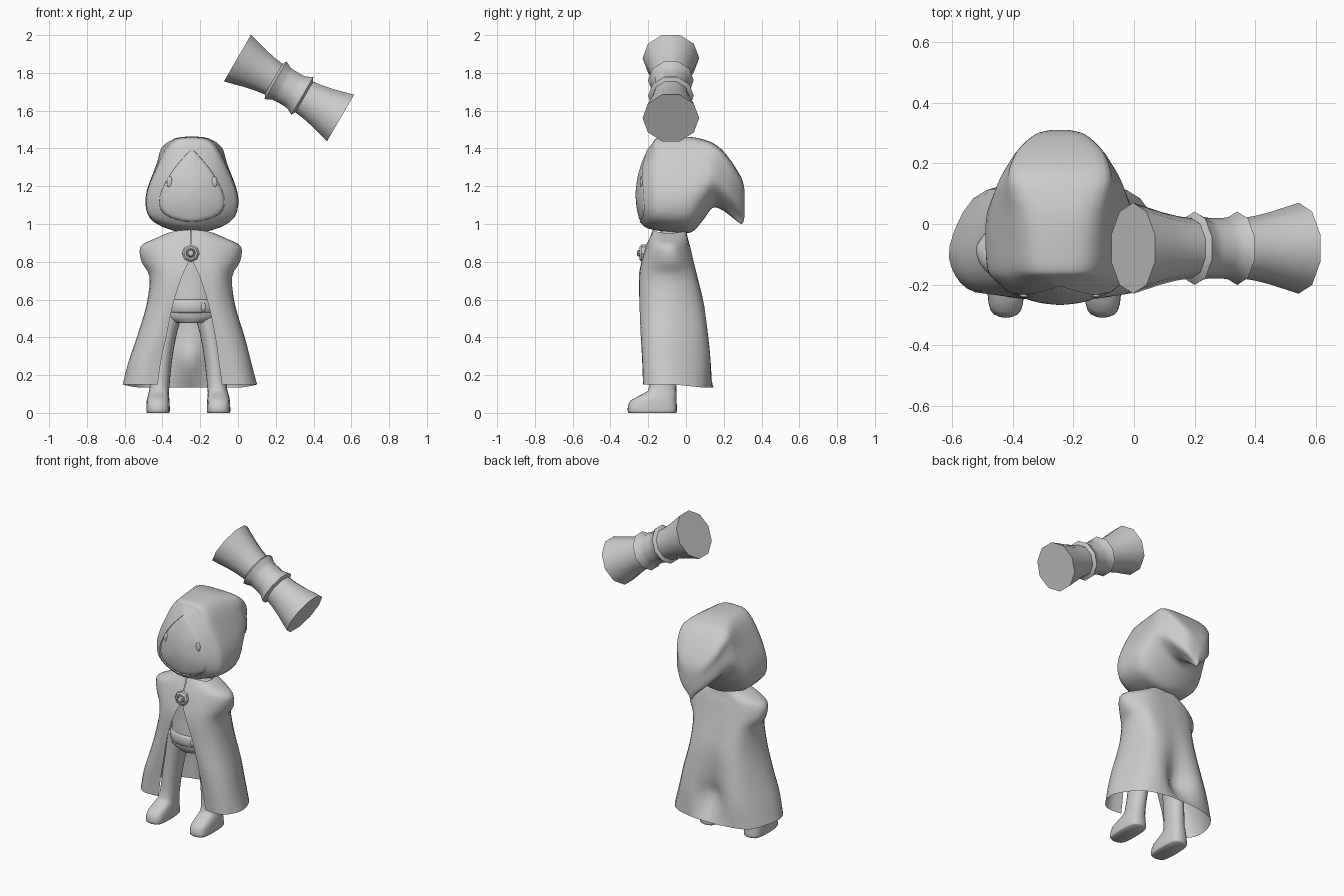
import bpy, bmesh, math
from mathutils import Vector, Matrix

if "Cube" in bpy.data.objects:
    bpy.data.objects.remove(bpy.data.objects["Cube"])

CX = -0.25  # centre line of the figure
HX = -0.244  # centre line of the head
grey = bpy.data.materials.new("light grey")
grey.diffuse_color = (0.6, 0.6, 0.6, 1)
grey.use_nodes = True
grey.node_tree.nodes["Principled BSDF"].inputs["Base Color"].default_value = grey.diffuse_color


def finish(name, bm, angle=40):
    bmesh.ops.recalc_face_normals(bm, faces=bm.faces)
    me = bpy.data.meshes.new(name)
    bm.to_mesh(me)
    bm.free()
    ob = bpy.data.objects.new(name, me)
    bpy.context.collection.objects.link(ob)
    me.materials.append(grey)
    bpy.ops.object.select_all(action='DESELECT')
    bpy.context.view_layer.objects.active = ob
    ob.select_set(True)
    bpy.ops.object.shade_smooth_by_angle(angle=math.radians(angle))
    return ob


def spline(pts, steps, closed):
    """Catmull-Rom curve through the points."""
    n = len(pts)
    get = (lambda i: pts[i % n]) if closed else (lambda i: pts[min(max(i, 0), n - 1)])
    out = []
    for i in range(n if closed else n - 1):
        a, b, c, d = get(i - 1), get(i), get(i + 1), get(i + 2)
        for s in range(steps):
            t = s / steps
            out.append(0.5 * (2 * b + (c - a) * t + (2 * a - 5 * b + 4 * c - d) * t * t
                              + (3 * b - a - 3 * c + d) * t ** 3))
    return out if closed else out + [pts[-1].copy()]


def loft(name, rings, closed=True, caps=(True, True), steps=3, angle=40):
    """Smooth skin through rings of equal point count."""
    rings = [spline([Vector(p) for p in r], steps, closed) for r in rings]
    cols = [spline(list(c), steps, False) for c in zip(*rings)]
    bm = bmesh.new()
    grid = [[bm.verts.new(p) for p in row] for row in zip(*cols)]
    n = len(grid[0])
    for a, b in zip(grid, grid[1:]):
        for i in range(n if closed else n - 1):
            j = (i + 1) % n
            bm.faces.new((a[i], a[j], b[j], b[i]))
    for row, cap in zip((grid[0], grid[-1]), caps):
        if closed and cap:
            bm.faces.new(row)
    return finish(name, bm, angle)


def oval(cx, cy, z, rx, ry, n=10, box=1.0):
    """Ring of points; box below 1 squares it off."""
    def soft(v):
        return math.copysign(abs(v) ** box, v) if abs(v) > 1e-6 else 0
    return [(cx + rx * soft(math.cos(math.tau * i / n)),
             cy + ry * soft(math.sin(math.tau * i / n)), z) for i in range(n)]


def lathe(name, profile, sides, matrix, angle=40):
    """Straight-sided turning of (distance, radius) about local z."""
    bm = bmesh.new()
    rows = [[bm.verts.new(p) for p in oval(0, 0, d, r, r, sides)] for d, r in profile]
    for a, b in zip(rows, rows[1:]):
        for i in range(sides):
            j = (i + 1) % sides
            bm.faces.new((a[i], a[j], b[j], b[i]))
    bm.faces.new(rows[0])
    bm.faces.new(rows[-1])
    bmesh.ops.transform(bm, matrix=matrix, verts=bm.verts)
    return finish(name, bm, angle)


def ball(name, centre, radii, seg=12):
    bm = bmesh.new()
    bmesh.ops.create_uvsphere(bm, u_segments=seg, v_segments=seg // 2, radius=1,
                              matrix=Matrix.Translation(centre) @ Matrix.Diagonal((*radii, 1)))
    return finish(name, bm, 60)


# Hood: sections along y as (y, top, bottom, top width, middle width, low width)
def hood_ring(y, top, bot, wt, wm, wb, bow=0, scale=1):
    h = top - bot
    half = [(wt, top - .045 * h), ((wt + wm) / 2 + .008, top - .3 * h),
            (wm, top - .64 * h), (wb, bot + .11 * h)]
    pts = [(0, top)] + half + [(0, bot)] + [(-x, z) for x, z in reversed(half)]
    pts = [(x * scale, 1.16 + (z - 1.16) * scale) for x, z in pts]
    return [(HX + x, y + bow * (1.4 * x * x + (z - 1.15) ** 2), z) for x, z in pts]


loft("hood", [hood_ring(*s) for s in (
    (-.264, 1.39, 1.012, .025, .168, .145, 1),
    (-.235, 1.43, .982, .075, .21, .18, .75),
    (-.15, 1.455, .965, .1, .238, .2),
    (-.05, 1.462, .953, .11, .246, .2),
    (.03, 1.46, .957, .12, .242, .185),
    (.09, 1.448, 1.02, .135, .222, .155),
    (.14, 1.43, 1.085, .145, .2, .12),
    (.19, 1.393, 1.075, .145, .17, .085),
    (.245, 1.325, 1.035, .125, .13, .05),
    (.295, 1.24, 1.0, .075, .07, .02),
    (.31, 1.18, 1.04, .025, .02, .01))], caps=(False, True), steps=4, angle=60)

# Gently domed face filling the hood opening, with small eyes
rim = (1.39, 1.012, .025, .168, .145, 1)
loft("face", [hood_ring(y, *rim, k) for y, k in (
    (-.235, 1), (-.259, .98), (-.264, .75), (-.266, .4), (-.267, .05))], angle=60)
for s in (-1, 1):
    ball("eye", (HX + s * .118, -.236, 1.222), (.016, .008, .03))


# Cloak: open half-outlines from front edge round to the back centre
def cloak_ring(z, half):
    pts = [(CX - x, y) for x, y in half] + [(CX + x, y) for x, y in reversed(half[:-1])]
    out = []
    for x, y in pts:
        dz = -1.2 * (x - CX) ** 2 if z > .95 else (-.015 if z < .2 and y > 0 else 0)
        out.append((x - (.005 if z < .3 else 0), y, z + dz))
    return out


loft("cloak", [cloak_ring(z, h) for z, h in (
    (.97, [(.002, -.175), (.07, -.165), (.115, -.13), (.12, -.07), (.09, -.015), (.04, 0), (0, 0)]),
    (.92, [(.002, -.195), (.1, -.19), (.185, -.145), (.19, -.06), (.13, .0), (.06, .01), (0, .01)]),
    (.88, [(.003, -.215), (.13, -.2), (.24, -.15), (.262, -.07), (.17, .0), (.08, .02), (0, .022)]),
    (.8, [(.012, -.235), (.13, -.225), (.23, -.16), (.26, -.06), (.18, .015), (.09, .038), (0, .04)]),
    (.72, [(.048, -.25), (.14, -.235), (.2, -.17), (.218, -.06), (.17, .035), (.09, .058), (0, .06)]),
    (.57, [(.095, -.245), (.15, -.24), (.22, -.18), (.232, -.06), (.18, .06), (.1, .095), (0, .09)]),
    (.4, [(.13, -.235), (.2, -.235), (.27, -.18), (.282, -.07), (.215, .08), (.115, .118), (0, .085)]),
    (.28, [(.152, -.225), (.235, -.23), (.305, -.18), (.317, -.07), (.24, .088), (.12, .13), (0, .06)]),
    (.15, [(.17, -.22), (.27, -.225), (.335, -.17), (.353, -.07), (.275, .085), (.13, .138), (0, .145)]))],
    closed=False, angle=60)

# Neck, torso and belt under the cloak
loft("neck", [oval(CX, -.08, z, .055, .055) for z in (.9, 1.0)])
loft("torso", [oval(CX, y, z, rx, ry) for y, z, rx, ry in (
    (-.09, .94, .1, .07), (-.1, .85, .16, .1), (-.1, .7, .14, .11),
    (-.1, .58, .145, .118), (-.1, .51, .155, .11), (-.1, .475, .09, .09))], angle=60)
loft("belt", [oval(CX, -.1, z, r, r - .022) for z, r in (
    (.53, .14), (.54, .15), (.59, .15), (.6, .14))], steps=2)
ball("belt_knob", (CX + .065, -.21, .56), (.014, .012, .025))

# Legs with blunt feet
for s in (-1, 1):
    loft("leg", [oval(CX - .013 + s * x, y, z, rx, ry, 12, box) for x, y, z, rx, ry, box in (
        (.09, -.1, .55, .068, .08, 1), (.118, -.1, .42, .057, .08, 1),
        (.14, -.11, .27, .053, .074, 1), (.152, -.122, .14, .052, .071, .9),
        (.157, -.135, .105, .054, .085, .8), (.16, -.17, .068, .06, .12, .7),
        (.16, -.178, .03, .062, .13, .65), (.16, -.178, .008, .062, .13, .65),
        (.16, -.178, 0, .058, .125, .65))], steps=2, angle=60)

# Round clasp at the throat
front = Matrix.Translation((CX, -.2, .845)) @ Matrix.Rotation(math.pi / 2, 4, 'X')
lathe("clasp", [(0, .046), (.035, .046), (.045, .036), (.045, .026), (.036, .024),
                (.036, .02), (.055, .016), (.06, .008)], 8, front, 30)

# Floating mallet: flared ends, two collars, narrow waist
a, b = Vector((-.003, -.08, 1.878)), Vector((.543, -.08, 1.561))
axis = (b - a).normalized()
side = Vector((0, 1, 0))
frame = Matrix((side, axis.cross(side), axis)).transposed().to_4x4()
half = [(0, .15), (.05, .136), (.11, .119), (.17, .106), (.222, .099),
        (.234, .121), (.268, .103), (.29, .1)]
L = (b - a).length
lathe("mallet", half + [(L - d, r) for d, r in reversed(half)], 10,
      Matrix.Translation(a) @ frame, 40)
